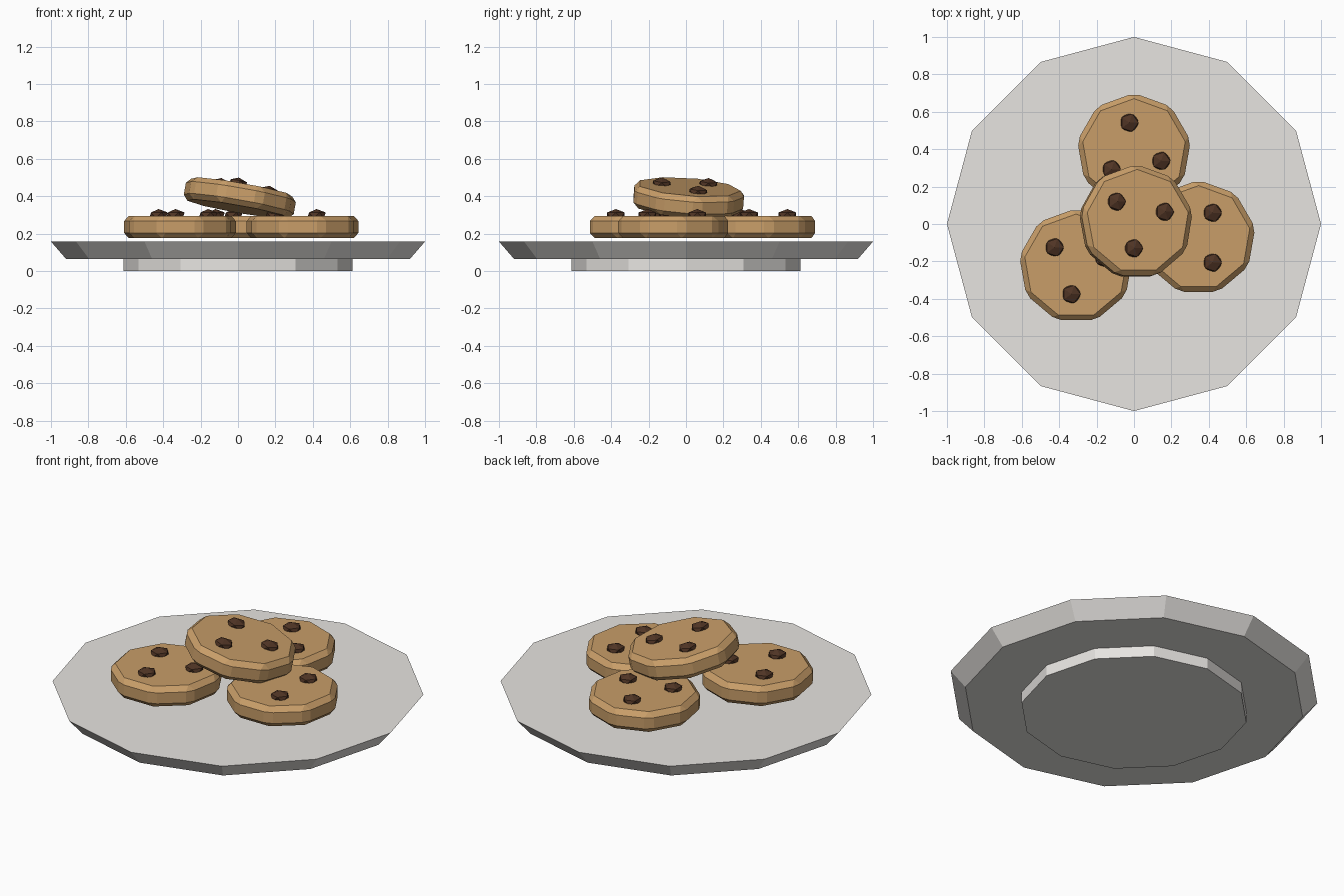
import bpy
from mathutils import Matrix, Vector, Euler

if "Cube" in bpy.data.objects:
    bpy.data.objects.remove(bpy.data.objects["Cube"])


def material(name, rgb):
    m = bpy.data.materials.new(name)
    m.diffuse_color = (*rgb, 1)
    m.use_nodes = True
    m.node_tree.nodes["Principled BSDF"].inputs["Base Color"].default_value = m.diffuse_color
    return m


PORCELAIN = material("porcelain", (0.80, 0.78, 0.75))
DOUGH = material("dough", (0.58, 0.34, 0.14))
CHOCOLATE = material("chocolate", (0.08, 0.035, 0.018))


def finish(name, mat):
    ob = bpy.context.object
    ob.name = name
    ob.data.materials.append(mat)
    return ob


def disc(name, r_low, r_high, z_low, z_high):
    bpy.ops.mesh.primitive_cone_add(vertices=12, radius1=r_low, radius2=r_high,
                                    depth=z_high - z_low,
                                    location=(0, 0, (z_low + z_high) / 2))
    return finish(name, PORCELAIN)


def cookie(name, centre, tilt, chips):
    # nine-sided biscuit with chamfered edges
    bpy.ops.mesh.primitive_cylinder_add(vertices=9, radius=0.308, depth=0.12,
                                        location=centre, rotation=tilt)
    body = finish(name, DOUGH)
    bevel = body.modifiers.new("chamfer", 'BEVEL')
    bevel.width = 0.028
    bevel.segments = 1
    bevel.limit_method = 'ANGLE'
    # faceted chips half sunk into the top face
    frame = Matrix.Translation(centre) @ Euler(tilt).to_matrix().to_4x4()
    for i, (x, y) in enumerate(chips):
        bpy.ops.mesh.primitive_ico_sphere_add(
            subdivisions=1, radius=0.055, rotation=tilt,
            location=frame @ Vector((x, y, 0.063)))
        chip = finish(f"{name}_chip_{i + 1}", CHOCOLATE)
        chip.scale = (1, 1, 0.6)


# plate on its foot
disc("plate_foot", 0.613, 0.613, 0, 0.065)
disc("plate", 0.92, 1.0, 0.065, 0.157)

# three flat cookies and one resting on top
FLAT = (0, 0, 0)
cookie("back_cookie", (0, 0.392, 0.235), FLAT,
       [(-0.025, 0.15), (0.145, -0.055), (-0.12, -0.10)])
cookie("left_cookie", (-0.31, -0.225, 0.235), FLAT,
       [(-0.115, 0.10), (-0.025, -0.15), (0.15, 0.045)])
cookie("right_cookie", (0.345, -0.073, 0.235), FLAT,
       [(0.075, 0.133), (0.075, -0.133), (-0.15, 0)])
cookie("top_cookie", (0.01, 0.01, 0.39), (-0.075, 0.175, 0),
       [(-0.115, 0.105), (0.145, 0.05), (-0.025, -0.145)])
